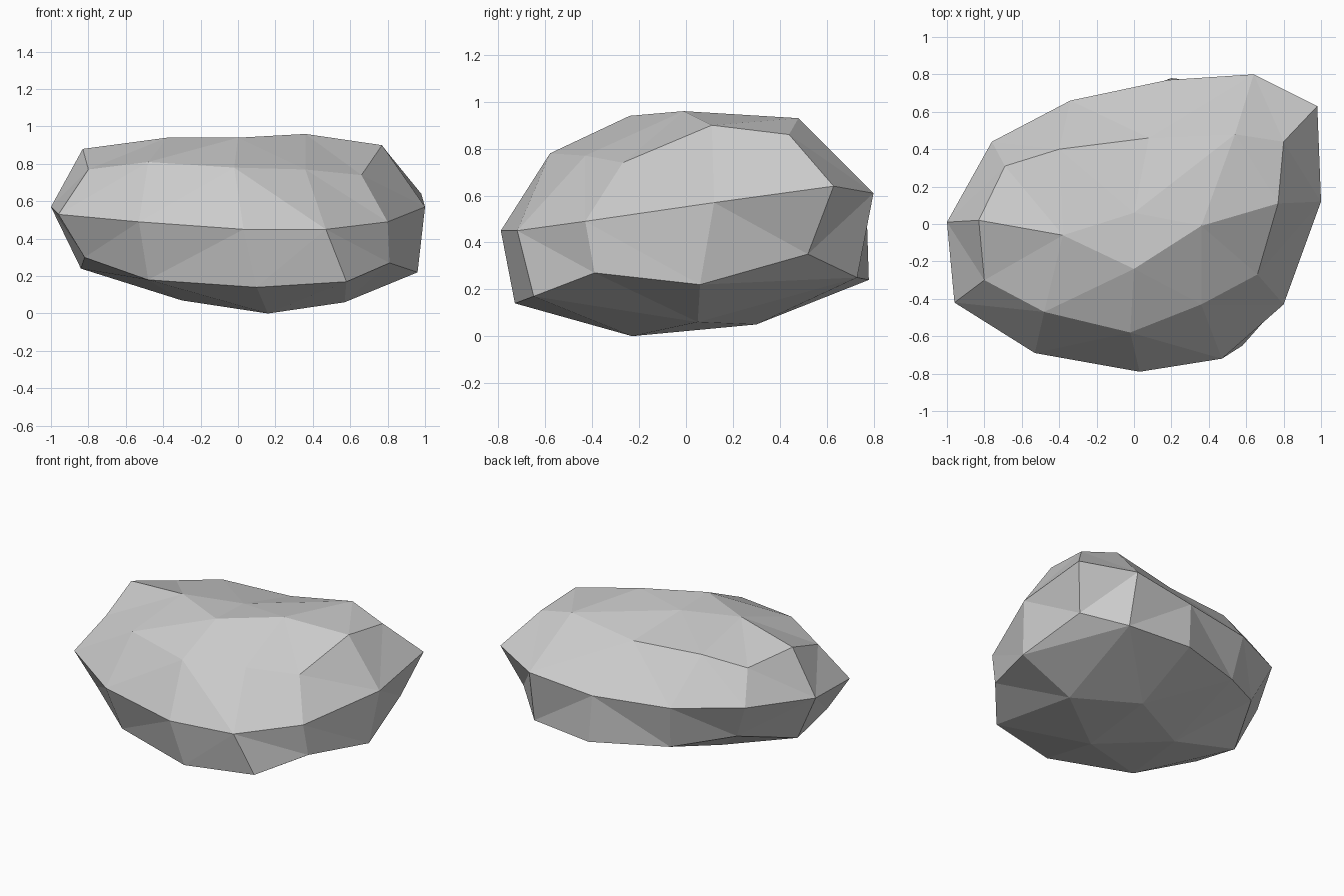
import bpy
import bmesh
from mathutils import Vector

# Remove the default cube only
cube = bpy.data.objects.get("Cube")
if cube:
    bpy.data.objects.remove(cube, do_unlink=True)


def make_material(name, colour):
    material = bpy.data.materials.new(name)
    material.use_nodes = True
    material.diffuse_color = colour
    shader = material.node_tree.nodes["Principled BSDF"]
    shader.inputs["Base Color"].default_value = colour
    shader.inputs["Roughness"].default_value = 0.9
    return material


# Chipped corners of the boulder, listed as rough rings from bottom to top
underside = [(.16, -.23, 0), (-.3, .04, .07), (.57, .05, .06), (.18, .3, .05)]

lower_ring = [(.1, -.73, .14), (.58, -.65, .17), (.81, -.39, .27), (.96, .06, .22),
              (.88, .52, .35), (.65, .73, .25), (.2, .78, .24), (-.3, .6, .27),
              (-.65, .37, .35), (-.84, -.02, .24), (-.82, -.37, .3), (-.48, -.58, .18)]

waist = [(.03, -.79, .45), (.47, -.72, .45), (.8, -.43, .49), (1, .12, .57),
         (.98, .63, .64), (.64, .8, .61), (.18, .77, .56), (-.34, .66, .57),
         (-.76, .44, .6), (-1, .01, .57), (-.96, -.42, .53), (-.53, -.69, .49)]

front_shoulder = [(-.8, -.3, .77), (-.48, -.47, .81), (-.02, -.58, .78),
                  (.36, -.43, .77), (.66, -.27, .74)]

crown = [(.77, .11, .9), (.8, .44, .86), (.54, .48, .93), (.08, .46, .85),
         (-.4, .4, .86), (-.69, .31, .81), (-.83, .02, .88), (-.38, -.06, .94),
         (0, -.24, .94), (.36, -.01, .96), (0, .06, .93)]

middle = Vector((0, 0, .48))
radii = Vector((1, .8, .48))


def onto_sphere(point):
    """Project a corner onto a unit sphere so that every corner joins the hull."""
    offset = point - middle
    return Vector(o / r for o, r in zip(offset, radii)).normalized()


def build_boulder(name, corners, material):
    """Skin the projected corners, then move each one to its real place."""
    bm = bmesh.new()
    places = {}
    for corner in corners:
        place = Vector(corner)
        places[bm.verts.new(onto_sphere(place))] = place
    bmesh.ops.convex_hull(bm, input=list(bm.verts))
    for vert, place in places.items():
        vert.co = place
    bmesh.ops.recalc_face_normals(bm, faces=list(bm.faces))
    for face in bm.faces:
        face.smooth = False
    mesh = bpy.data.meshes.new(name)
    bm.to_mesh(mesh)
    bm.free()
    mesh.materials.append(material)
    boulder = bpy.data.objects.new(name, mesh)
    bpy.context.collection.objects.link(boulder)
    return boulder


# Single faceted stone
stone_grey = make_material("stone grey", (.6, .6, .6, 1))
build_boulder("boulder", underside + lower_ring + waist + front_shoulder + crown, stone_grey)
